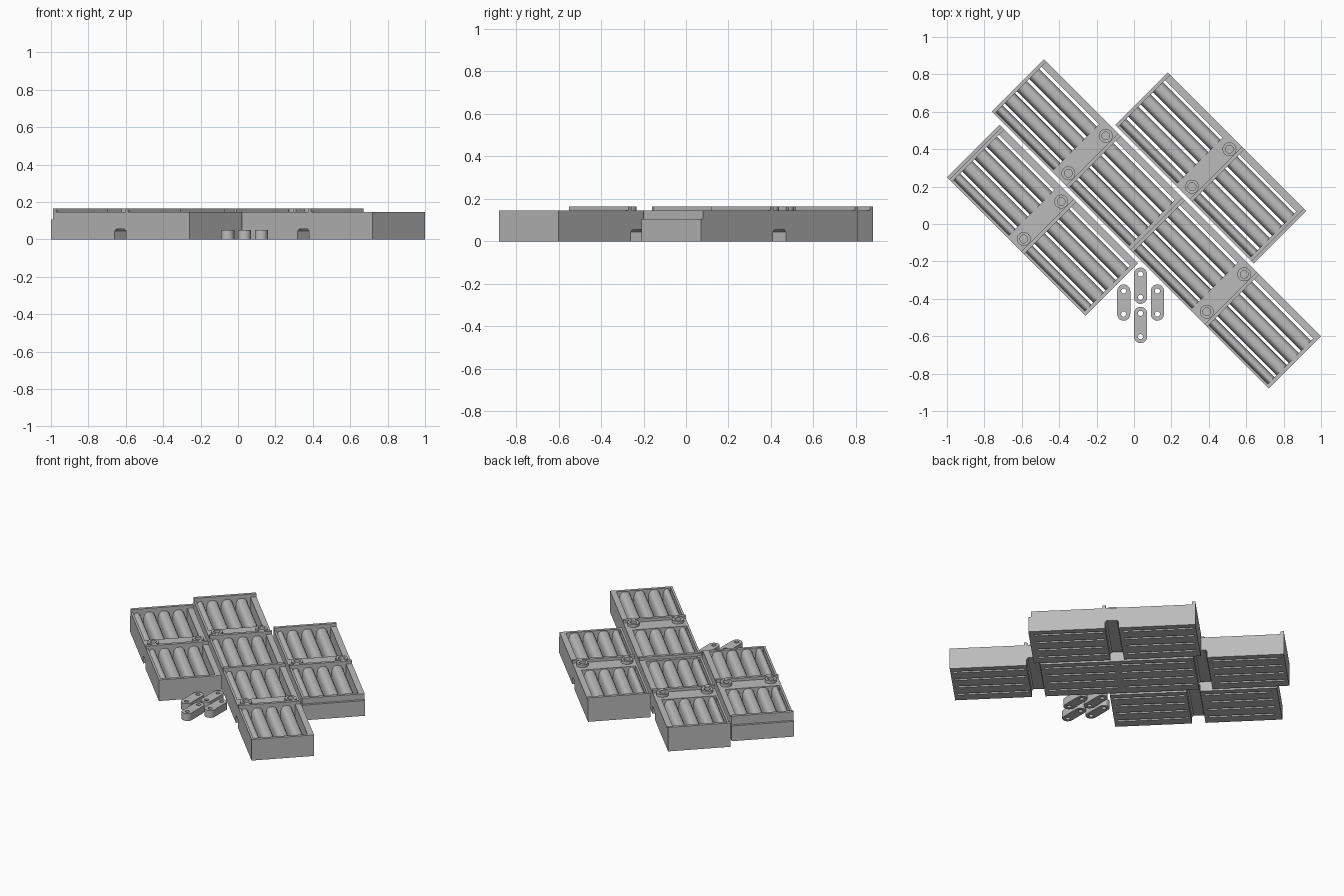
import bpy, bmesh, math
from mathutils import Matrix

cube = bpy.data.objects.get("Cube")
if cube:
    bpy.data.objects.remove(cube, do_unlink=True)

GREY = (0.5, 0.5, 0.5, 1)
mat = bpy.data.materials.new("plain grey")
mat.use_nodes = True
mat.diffuse_color = GREY
mat.node_tree.nodes["Principled BSDF"].inputs["Base Color"].default_value = GREY

TURN = Matrix.Rotation(-math.pi / 4, 4, 'Z')
LENGTH, WIDTH, TOP, RIB = 1.047, 0.396, 0.145, 0.165
SLIT, PITCH, WALL = 0.016, 0.0925, 0.02


def prism(bm, profile, along, start, end):
    """Extrude a closed profile along local x or y; profile is (other axis, z)."""
    def point(p, t):
        return (t, p[0], p[1]) if along == 'x' else (p[0], t, p[1])
    a = [bm.verts.new(point(p, start)) for p in profile]
    b = [bm.verts.new(point(p, end)) for p in profile]
    bm.faces.new(a)
    bm.faces.new(b[::-1])
    for i in range(len(a)):
        j = (i + 1) % len(a)
        bm.faces.new((a[i], b[i], b[j], a[j]))


def box(bm, x0, x1, y0, y1, height):
    prism(bm, [(x0, 0), (x1, 0), (x1, height), (x0, height)], 'y', y0, y1)


def finish(bm, name, matrix):
    bmesh.ops.recalc_face_normals(bm, faces=bm.faces)
    mesh = bpy.data.meshes.new(name)
    bm.to_mesh(mesh)
    bm.free()
    mesh.materials.append(mat)
    obj = bpy.data.objects.new(name, mesh)
    bpy.context.collection.objects.link(obj)
    obj.matrix_world = matrix
    bpy.ops.object.select_all(action='DESELECT')
    obj.select_set(True)
    bpy.context.view_layer.objects.active = obj
    bpy.ops.object.shade_smooth_by_angle(angle=math.radians(30))


def hump(y0, y1, top=0.14, drop=0.05, run=0.03, n=6):
    """Divider section with rounded shoulders leading down into the slits."""
    run = min(run, (y1 - y0) * 0.45)
    pts = [(y0, 0), (y1, 0)]
    arc = [(run * (1 - math.cos(t)), drop * math.sin(t))
           for t in (i * math.pi / 2 / n for i in range(n + 1))]
    pts += [(y1 - dx, top - drop + dz) for dx, dz in arc]
    pts += [(y0 + dx, top - drop + dz) for dx, dz in reversed(arc)]
    return pts


def rounded_slot(cx, cy, radius, half_len, n=12):
    """Outline of a circle stretched along y."""
    pts = []
    for side in (1, -1):
        for i in range(n + 1):
            a = math.pi * i / n + (0 if side > 0 else math.pi)
            pts.append((cx + radius * math.cos(a),
                        cy + side * half_len + radius * math.sin(a)))
    return pts


def plate(name, outer, holes, z0, z1, matrix):
    """Flat part with holes, from a filled and extruded outline."""
    bm = bmesh.new()
    edges = []
    for loop in [outer] + holes:
        vs = [bm.verts.new((x, y, z0)) for x, y in loop]
        edges += [bm.edges.new((vs[i - 1], vs[i])) for i in range(len(vs))]
    bmesh.ops.triangle_fill(bm, edges=edges, use_beauty=True)
    grown = bmesh.ops.extrude_face_region(bm, geom=bm.faces[:], use_keep_orig=True)
    top = [g for g in grown["geom"] if isinstance(g, bmesh.types.BMVert)]
    bmesh.ops.translate(bm, verts=top, vec=(0, 0, z1 - z0))
    finish(bm, name, matrix)


def circle(cx, cy, radius, n=24):
    return [(cx + radius * math.cos(2 * math.pi * i / n),
             cy + radius * math.sin(2 * math.pi * i / n)) for i in range(n)]


def tray(name, x, y, front_step=0, back_step=0):
    matrix = TURN @ Matrix.Translation((x, y, 0))
    h, w = LENGTH / 2, WIDTH / 2
    x0, x1 = -h + back_step, h - front_step

    # End walls, the raised one at the back, with optional low ledges
    bm = bmesh.new()
    box(bm, x0, x0 + WALL, -w, w, RIB)
    box(bm, x1 - WALL, x1, -w, w, TOP)
    if back_step:
        box(bm, -h, x0, -w, w, 0.105)
    if front_step:
        box(bm, x1, h, -w, w, 0.105)
    finish(bm, name + "_end_walls", matrix)

    # Middle bar with the channel beneath and the raised rib
    bm = bmesh.new()
    c = 0.0425
    prism(bm, [(-0.07, 0), (-c, 0), (-c, 0.045), (-c + 0.01, 0.055),
               (c - 0.01, 0.055), (c, 0.045), (c, 0), (0.058, 0), (0.058, RIB),
               (0.038, RIB), (0.038, TOP), (-0.07, TOP)], 'y', -w, w)
    finish(bm, name + "_middle_bar", matrix)

    # Side walls and rounded dividers, with open slits between them
    bm = bmesh.new()
    slits = [-w + 0.072 + PITCH * k for k in range(4)]
    for a, b in ((x0 + WALL, -0.07), (0.058, x1 - WALL)):
        box(bm, a, b, -w, -w + 0.014, TOP)
        box(bm, a, b, slits[-1] + SLIT / 2, w, TOP)
        starts = [-w + 0.014] + [s + SLIT / 2 for s in slits[:-1]]
        for start, s in zip(starts, slits):
            prism(bm, hump(start, s - SLIT / 2), 'x', a, b)
    finish(bm, name + "_dividers", matrix)

    # Ring bosses on the bar
    for side in (-1, 1):
        cy = side * 0.1415
        plate(name + "_ring", circle(0, cy, 0.037), [circle(0, cy, 0.021)],
              TOP, RIB, matrix)


tray("left_tray", -0.36, -0.332, back_step=0.016)
tray("back_tray", -0.44, 0.085)
tray("right_tray", 0.078, 0.502, front_step=0.016)
tray("front_tray", 0.607, 0.085)

# Loose links with two holes
for cx, cy in ((-0.055, -0.42), (0.035, -0.33), (0.035, -0.54), (0.125, -0.42)):
    plate("link", rounded_slot(cx, cy, 0.035, 0.062),
          [circle(cx, cy + d, 0.014, 16) for d in (-0.062, 0.062)],
          0, 0.05, Matrix.Identity(4))
